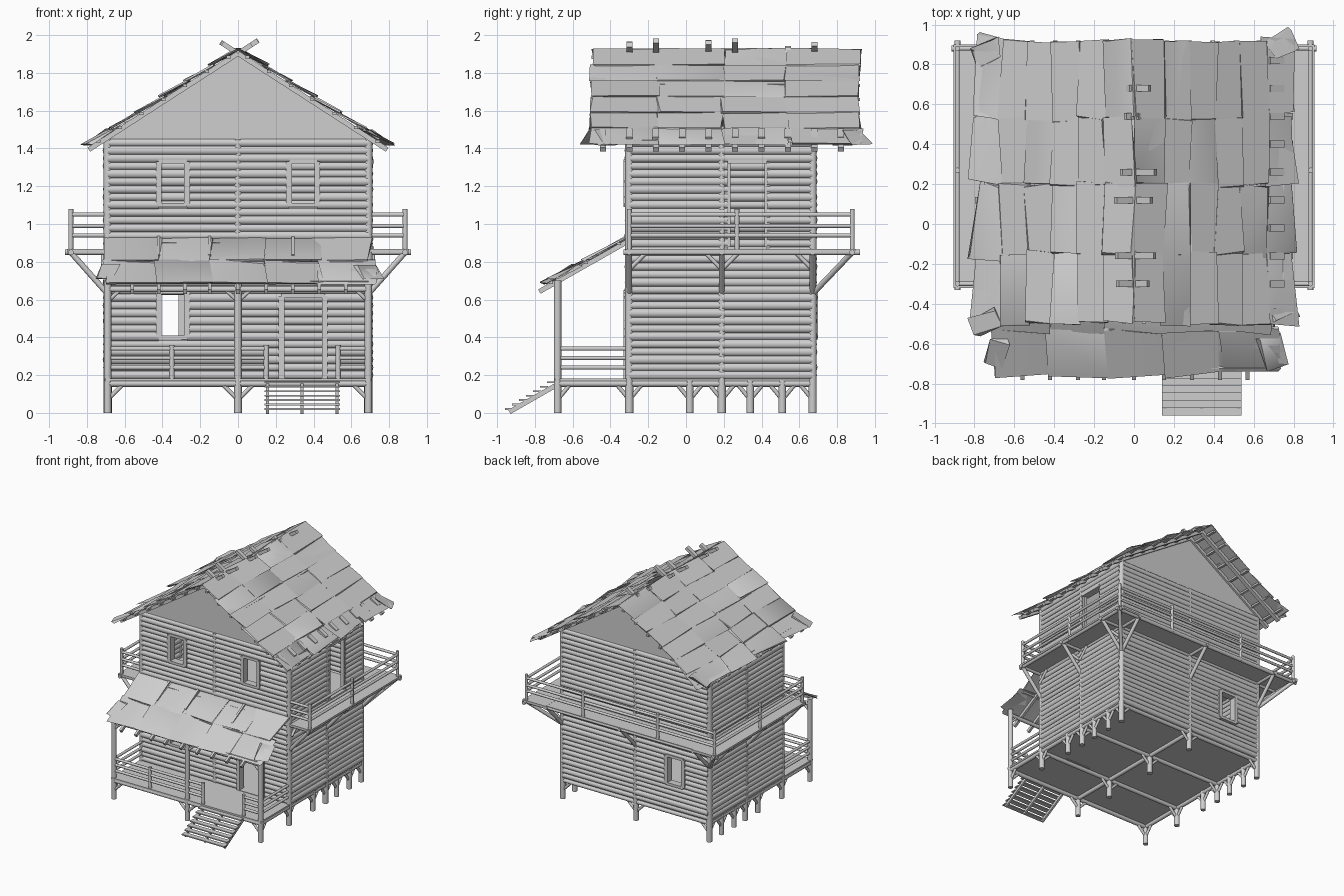
import bpy, bmesh, random
from mathutils import Vector, Matrix

random.seed(4)
if "Cube" in bpy.data.objects:
    bpy.data.objects.remove(bpy.data.objects["Cube"])

wood = bpy.data.materials.new("weathered_grey")
wood.use_nodes = True
GREY = (0.62, 0.62, 0.62, 1)
wood.diffuse_color = GREY
wood.node_tree.nodes["Principled BSDF"].inputs["Base Color"].default_value = GREY

X, FRONT, BACK, PORCH = 0.69, -0.30, 0.67, -0.68
MID, FLOOR, DECK, EAVE = 0.19, 0.175, 0.87, 1.45
BX, BY = 0.885, 0.88
parts = {}


def part(name):
    return parts.setdefault(name, bmesh.new())


def placed(a, b):
    """Matrix at the middle of a-b with local z along it and local x level."""
    a, b = Vector(a), Vector(b)
    z = (b - a).normalized()
    up = Vector((0, 1, 0)) if abs(z.z) > 0.99 else Vector((0, 0, 1))
    x = up.cross(z).normalized()
    m = Matrix((x, z.cross(x), z)).transposed().to_4x4()
    m.translation = (a + b) / 2
    return m, (b - a).length


def beam(name, a, b, w, h):
    m, length = placed(a, b)
    return bmesh.ops.create_cube(part(name), size=1, matrix=m @ Matrix.Diagonal((w, h, length, 1)))["verts"]


def log(name, a, b, r):
    m, length = placed(a, b)
    bmesh.ops.create_cone(part(name), cap_ends=True, segments=12, radius1=r, radius2=r, depth=length, matrix=m)


def sheet(name, a, b, width, wobble):
    """Thin crooked roof board running down the slope from a to b."""
    for v in beam(name, a, b, width, 0.007):
        v.co += Vector([random.uniform(-wobble, wobble) for _ in range(2)] + [random.uniform(-0.004, 0.004)])


def wall(name, at, breaks, holes):
    """Stacked logs between posts, split around the openings."""
    z = FLOOR + 0.025
    while z < EAVE:
        spans = list(zip(breaks, breaks[1:]))
        for h0, h1, z0, z1 in holes:
            if z0 < z < z1:
                spans = [p for s, e in spans for p in
                         ([(s, h0), (h1, e)] if s < h0 and h1 < e else [(s, e)])]
        for s, e in spans:
            log(name, at(s, z), at(e, z), random.uniform(0.021, 0.027))
        z += 0.041
    # frames around the openings
    for s0, s1, z0, z1 in holes:
        for s in (s0, s1):
            beam(name + "_frames", at(s, z0), at(s, z1), 0.03, 0.06 if at(0, 0)[1] else 0.03)
        for zz in (z0, z1):
            beam(name + "_frames", at(s0, zz), at(s1, zz), 0.06, 0.022)


def rails(name, a, b, heights):
    for z in heights:
        log(name, (*a, z), (*b, z), 0.011)


# Log walls
wall("front_wall", lambda s, z: (s, FRONT, z), (-X, 0, X),
     [(-0.42, -0.27, 1.10, 1.33), (0.27, 0.42, 1.10, 1.33),
      (-0.42, -0.27, 0.40, 0.64), (0.23, 0.46, FLOOR, 0.62)])
wall("back_wall", lambda s, z: (s, BACK, z), (-X, 0, X), [(-0.46, -0.30, 0.40, 0.64)])
wall("right_wall", lambda s, z: (X, s, z), (FRONT, MID, BACK), [(0.22, 0.43, DECK, 1.33)])
wall("left_wall", lambda s, z: (-X, s, z), (FRONT, MID, BACK), [])

# Main posts, top plates and sills
for x in (-X, 0, X):
    for y in (FRONT, MID, BACK):
        inner = x == 0 and y == MID
        log("main_posts", (x, y, 0), (x, y, FLOOR if inner else EAVE), 0.022)
    for y in (0.02, 0.34, 0.51):
        if x:
            log("side_stilts", (x, y, 0), (x, y, FLOOR), 0.02)
    log("floor_beams", (x, PORCH, 0.155), (x, BACK, 0.155), 0.017)
    if x:
        log("top_plates", (x, FRONT, EAVE), (x, BACK, EAVE), 0.02)
for y in (PORCH, FRONT, MID, BACK):
    log("floor_beams", (-X, y, 0.155), (X, y, 0.155), 0.017)
    for x in (-X, 0, X):
        for d in (-1, 1):
            if abs(x + d * 0.08) < X:
                log("foot_braces", (x, y, 0.07), (x + d * 0.085, y, 0.155), 0.011)
for x in (-X, X):
    for y in (PORCH, FRONT, 0.02, MID, 0.34, 0.51, BACK):
        for d in (-1, 1):
            if PORCH < y + d * 0.07 < BACK:
                log("foot_braces", (x, y, 0.07), (x, y + d * 0.07, 0.155), 0.011)

# Floors
ymid = (PORCH + BACK) / 2
beam("ground_floor", (0, PORCH - 0.02, FLOOR), (0, BACK, FLOOR), 2 * X + 0.03, 0.014)
beam("upper_floor", (0, FRONT, DECK - 0.01), (0, BACK, DECK - 0.01), 2 * X, 0.014)

# Gables
for y in (FRONT, BACK):
    bm = part("gable_ends")
    tri = [[bm.verts.new((x, y + d, z)) for x, z in ((-X, EAVE), (X, EAVE), (0, 1.895))] for d in (-0.01, 0.01)]
    bm.faces.new(tri[0])
    bm.faces.new(tri[1][::-1])
    for i in range(3):
        j = (i + 1) % 3
        bm.faces.new((tri[0][j], tri[0][i], tri[1][i], tri[1][j]))


# Main roof: rafters, battens and overlapping crooked boards
def roof(side, s, y, lift=0.0):
    return (side * s, y, 1.925 - 0.645 * s + lift)


for side in (-1, 1):
    for i in range(10):
        y = -0.44 + i * 0.14
        over = random.uniform(0.02, 0.11) if i % 3 else 0.0
        beam("rafters", roof(side, -over, y, -0.022), roof(side, 0.79, y, -0.022), 0.032, 0.026)
        if side > 0:
            beam("eave_cleats", roof(1, 0.68, y, 0.012), roof(1, 0.75, y, 0.012), 0.035, 0.02)
    for i in range(7):
        s = 0.05 + i * 0.115
        beam("battens", roof(side, s, -0.50, -0.01), roof(side, s, 0.92, -0.01), 0.022, 0.016)
    seams = (-0.49, -0.15, 0.20, 0.53, 0.91)
    for row in range(6):
        s = row * 0.13
        wild = 0.026 if row == 5 else 0.009
        for y0, y1 in zip(seams, seams[1:]):
            y = (y0 + y1) / 2 + random.uniform(-0.012, 0.012)
            skew = random.uniform(-wild, wild)
            sheet("roof_boards", roof(side, s, y, 0.001), roof(side, s + 0.15, y + skew, 0.014),
                  y1 - y0 + 0.012, wild)
    # loose corner boards
    for y in (-0.46, 0.88):
        sheet("roof_boards", roof(side, 0.68, y, 0.01), roof(side, 0.80, y + 0.05 * side, 0.012), 0.09, 0.02)


# Porch roof
def awning(x, t, lift=0.0):
    return (x, FRONT - 0.01 - t * 0.44, 0.925 - t * 0.25 + lift)


for x in (-0.56, -0.42, -0.28, -0.15, 0.0, 0.15, 0.29, 0.43, 0.57):
    beam("porch_rafters", awning(x, 0, -0.018), awning(x, 1.06, -0.018), 0.02, 0.026)
for x in (-0.42, -0.15, 0.29):
    beam("porch_cover_strips", awning(x, 0, 0.012), awning(x, 0.42, 0.012), 0.016, 0.012)
for t in (0.1, 0.5, 0.92):
    beam("porch_battens", awning(-0.69, t, -0.005), awning(0.69, t, -0.005), 0.02, 0.014)
for row, (t0, t1) in enumerate(((0, 0.52), (0.46, 1.0))):
    for i in range(5):
        x = -0.568 + i * 0.284 + random.uniform(-0.012, 0.012)
        sheet("porch_roof_boards", awning(x, t0, 0.002), awning(x + random.uniform(-0.02, 0.02), t1, 0.012),
              0.295, 0.012 + 0.012 * row)
for side in (-1, 1):
    sheet("porch_roof_boards", awning(side * 0.67, 0.6, 0.008), awning(side * 0.71, 0.9, 0.01), 0.10, 0.02)

# Porch posts, beam, braces and railing
log("porch_beam", (-X, PORCH, 0.655), (X, PORCH, 0.655), 0.016)
for x in (-X, 0, X):
    log("porch_posts", (x, PORCH, 0), (x, PORCH, 0.70), 0.02)
    for d in (-1, 1):
        if abs(x + d * 0.07) < X:
            log("porch_braces", (x, PORCH, 0.59), (x + d * 0.07, PORCH, 0.655), 0.01)
for x in (-0.35, 0.15, 0.53):
    log("porch_rail_posts", (x, PORCH, FLOOR), (x, PORCH, 0.36), 0.014)
porch_heights = (0.24, 0.29, 0.34)
rails("porch_rails", (-X, PORCH), (0.15, PORCH), porch_heights)
rails("porch_rails", (0.53, PORCH), (X, PORCH), porch_heights)
for x in (-X, X):
    rails("porch_rails", (x, PORCH), (x, FRONT), porch_heights)

# Stairs
for x in (0.155, 0.34, 0.525):
    beam("stair_stringers", (x, PORCH - 0.01, 0.145), (x, -0.935, 0.005), 0.016, 0.025)
for i in range(7):
    y, z = PORCH - 0.035 - i * 0.037, 0.162 - i * 0.0235
    beam("stair_treads", (0.14, y, z), (0.54, y, z), 0.044, 0.009)

# Balcony around both sides and the back
for side in (-1, 1):
    xm = side * (X + BX + 0.02) / 2
    beam("balcony_deck", (xm, FRONT - 0.02, DECK - 0.01), (xm, BY + 0.02, DECK - 0.01), BX + 0.02 - X, 0.014)
    for y in (FRONT, 0.27, BY):
        log("balcony_posts", (side * BX, y, 0.84), (side * BX, y, 1.08), 0.013)
    log("balcony_edge", (side * BX, FRONT - 0.03, 0.85), (side * BX, BY + 0.04, 0.85), 0.015)
    rails("balcony_rails", (side * BX, FRONT), (side * BX, BY), (0.94, 0.99, 1.05))
    rails("balcony_rails", (side * X, FRONT), (side * BX, FRONT), (0.94, 0.99, 1.05))
    for y in (FRONT, MID, BACK):
        log("balcony_braces", (side * X, y, 0.63), (side * BX, y, 0.85), 0.015)
        log("balcony_joists", (side * X, y, 0.85), (side * (BX + 0.02), y, 0.85), 0.014)
        for d in (-1, 1):
            if FRONT < y + d * 0.08 < BACK:
                log("wall_braces", (side * 0.715, y, 0.76), (side * 0.715, y + d * 0.09, 0.85), 0.011)
    log("balcony_braces", (side * X, BACK, 0.63), (side * BX, BY, 0.85), 0.015)
beam("balcony_deck", (-BX, (BACK + BY) / 2, DECK - 0.011), (BX, (BACK + BY) / 2, DECK - 0.011), BY + 0.02 - BACK, 0.014)
log("balcony_edge", (-BX - 0.03, BY, 0.85), (BX + 0.03, BY, 0.85), 0.015)
rails("balcony_rails", (-BX, BY), (BX, BY), (0.94, 0.99, 1.05))
for x in (-0.35, 0.35):
    log("balcony_posts", (x, BY, 0.84), (x, BY, 1.08), 0.013)
for x in (-X, 0, X):
    log("balcony_braces", (x, BACK, 0.63), (x, BY, 0.85), 0.015)
    log("balcony_joists", (x, BACK, 0.85), (x, BY + 0.02, 0.85), 0.014)

# Turn the parts into objects
bpy.ops.object.select_all(action='DESELECT')
for name, bm in parts.items():
    mesh = bpy.data.meshes.new(name)
    bm.to_mesh(mesh)
    bm.free()
    mesh.materials.append(wood)
    obj = bpy.data.objects.new(name, mesh)
    bpy.context.collection.objects.link(obj)
    obj.select_set(True)
    bpy.context.view_layer.objects.active = obj
bpy.ops.object.shade_smooth_by_angle(angle=0.7)
